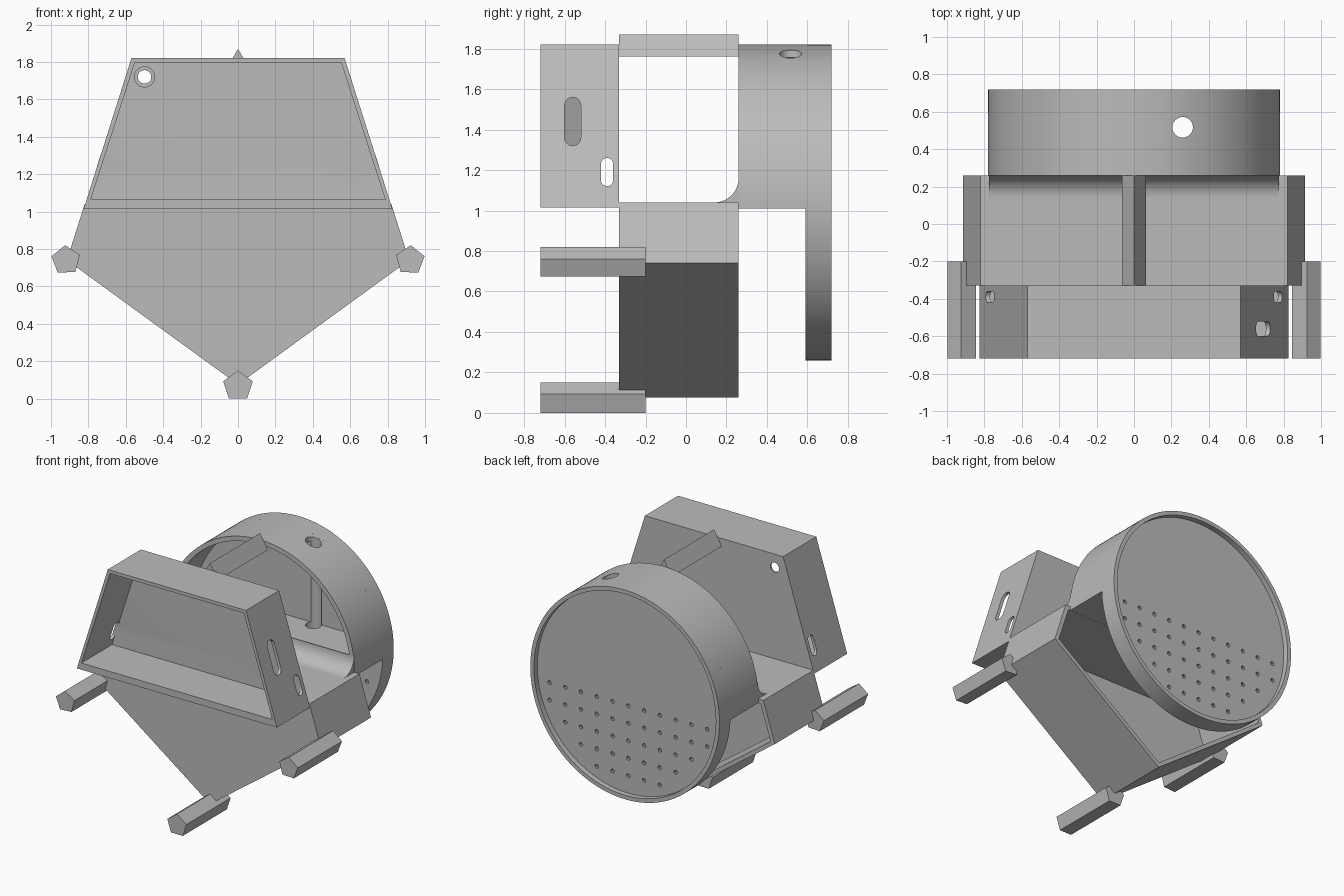
import bpy, bmesh, math
from mathutils import Matrix, Vector

if "Cube" in bpy.data.objects:
    bpy.data.objects.remove(bpy.data.objects["Cube"])

grey = bpy.data.materials.new("plain_grey")
grey.use_nodes = True
GREY = (0.5, 0.5, 0.5, 1)
grey.diffuse_color = GREY
grey.node_tree.nodes["Principled BSDF"].inputs["Base Color"].default_value = GREY

# (u, v, depth) to world for each extrusion axis
AXES = {"y": lambda u, v, d: (u, d, v),
        "x": lambda u, v, d: (d, u, v),
        "z": lambda u, v, d: (u, v, d)}


def prism(name, profiles, start, end, axis="y"):
    """Extrude one or more closed outlines along an axis."""
    bm = bmesh.new()
    for pts in profiles:
        a = [bm.verts.new(AXES[axis](u, v, start)) for u, v in pts]
        b = [bm.verts.new(AXES[axis](u, v, end)) for u, v in pts]
        bm.faces.new(a)
        bm.faces.new(b)
        for i in range(len(a)):
            j = (i + 1) % len(a)
            bm.faces.new((a[i], a[j], b[j], b[i]))
    bmesh.ops.recalc_face_normals(bm, faces=bm.faces)
    mesh = bpy.data.meshes.new(name)
    bm.to_mesh(mesh)
    bm.free()
    mesh.materials.append(grey)
    obj = bpy.data.objects.new(name, mesh)
    bpy.context.scene.collection.objects.link(obj)
    return obj


def arc(cu, cv, r, a0, a1, n):
    return [(cu + r * math.cos(math.radians(a0 + (a1 - a0) * i / n)),
             cv + r * math.sin(math.radians(a0 + (a1 - a0) * i / n))) for i in range(n + 1)]


def circle(cu, cv, r, n=32, turn=0):
    return arc(cu, cv, r, turn, turn + 360, n)[:-1]


def slot(cu, low, high, r):
    return arc(cu, high - r, r, 0, 180, 12) + arc(cu, low + r, r, 180, 360, 12)


def dome(r, floor):
    """Circle outline kept only above the floor height."""
    a = math.degrees(math.asin((floor - HUB) / r))
    return arc(0, HUB, r, a, 180 - a, 72)


def cut(obj, *cutters):
    """Subtract the cutters, then discard them."""
    for c in cutters:
        c.hide_render = True
        m = obj.modifiers.new("cut", "BOOLEAN")
        m.operation, m.solver, m.object = "DIFFERENCE", "EXACT", c
    bpy.context.view_layer.update()
    deps = bpy.context.evaluated_depsgraph_get()
    mesh = bpy.data.meshes.new_from_object(obj.evaluated_get(deps))
    obj.modifiers.clear()
    obj.data = mesh
    for c in cutters:
        bpy.data.objects.remove(c)
    return obj


def smooth(obj):
    bpy.ops.object.select_all(action="DESELECT")
    obj.select_set(True)
    bpy.context.view_layer.objects.active = obj
    bpy.ops.object.shade_smooth_by_angle(angle=math.radians(30))


def mirrored(half):
    return half + [(-u, v) for u, v in reversed(half) if u > 0]


FRONT, MID, RING, BACK = -0.72, -0.33, 0.26, 0.72
HUB, RADIUS = 1.04, 0.78

# Hollow lower body, open at the back
body = prism("lower_body", [mirrored([(0, 0.075), (0.915, 0.74), (0.82, HUB)])], MID, RING)
cut(body, prism("body_cavity", [mirrored([(0, 0.112), (0.88, 0.75), (0.796, 1.01)])],
                MID + 0.03, RING + 0.1))

# Front display box with an open face, side slots and a cable hole
box = prism("front_box", [mirrored([(0.825, 1.015), (0.57, 1.82)])], FRONT, MID)
cut(box,
    prism("box_cavity", [mirrored([(0.787, 1.065), (0.552, 1.795)])], FRONT - 0.1, MID - 0.03),
    prism("long_slot", [slot(-0.56, 1.32, 1.56, 0.04)], 0.4, 1, "x"),
    prism("short_slots", [slot(-0.39, 1.12, 1.26, 0.03)], -1, 1, "x"),
    prism("cable_hole", [circle(-0.5, 1.72, 0.036)], MID - 0.1, MID + 0.1),
    prism("cable_recess", [circle(-0.5, 1.72, 0.054)], MID - 0.1, MID - 0.015))
smooth(box)

# Pentagonal legs
for name, x, z, r, turn in (("bottom_leg", 0, 0.067, 0.083, 0),
                            ("left_leg", 0.92, 0.74, 0.08, -3),
                            ("right_leg", -0.92, 0.74, 0.08, 3)):
    prism(name, [circle(x, z, r, 5, 90 + turn)], FRONT, -0.2)

# Triangular top ridge joining the box and the ring
prism("top_ridge", [circle(0, 1.797, 0.073, 3, 90)], MID, RING)

# Half-round housing with a raised floor and a vertical bore
housing = prism("ring_housing", [dome(RADIUS, 1.011)], RING, 0.6)
cut(housing,
    prism("housing_cavity", [dome(0.745, 1.155)], RING - 0.1, 0.55),
    prism("bore", [circle(0.26, 0.517, 0.055)], 0.9, 2, "z"))
smooth(housing)

# Concave fillet between the body top and the housing
fillet = prism("floor_fillet",
               [[(RING, HUB)] + arc(RING - 0.12, HUB + 0.12, 0.12, 270, 360, 16)],
               -0.775, 0.775, "x")
smooth(fillet)

# Round rear plate with a raised rim and a grid of sound holes
plate = prism("rear_plate", [circle(0, HUB, RADIUS, 144)], 0.59, BACK)
step = 0.13
spots = [(i * step, -0.1 - j * step) for i in range(-5, 6) for j in range(5)]
holes = [circle(x, HUB + dz, 0.015, 10) for x, dz in spots if math.hypot(x, dz) < 0.7]
cut(plate,
    prism("rim_recess", [circle(0, HUB, 0.75, 144)], 0.68, BACK + 0.1),
    prism("sound_holes", holes, 0.5, 0.8))
smooth(plate)
